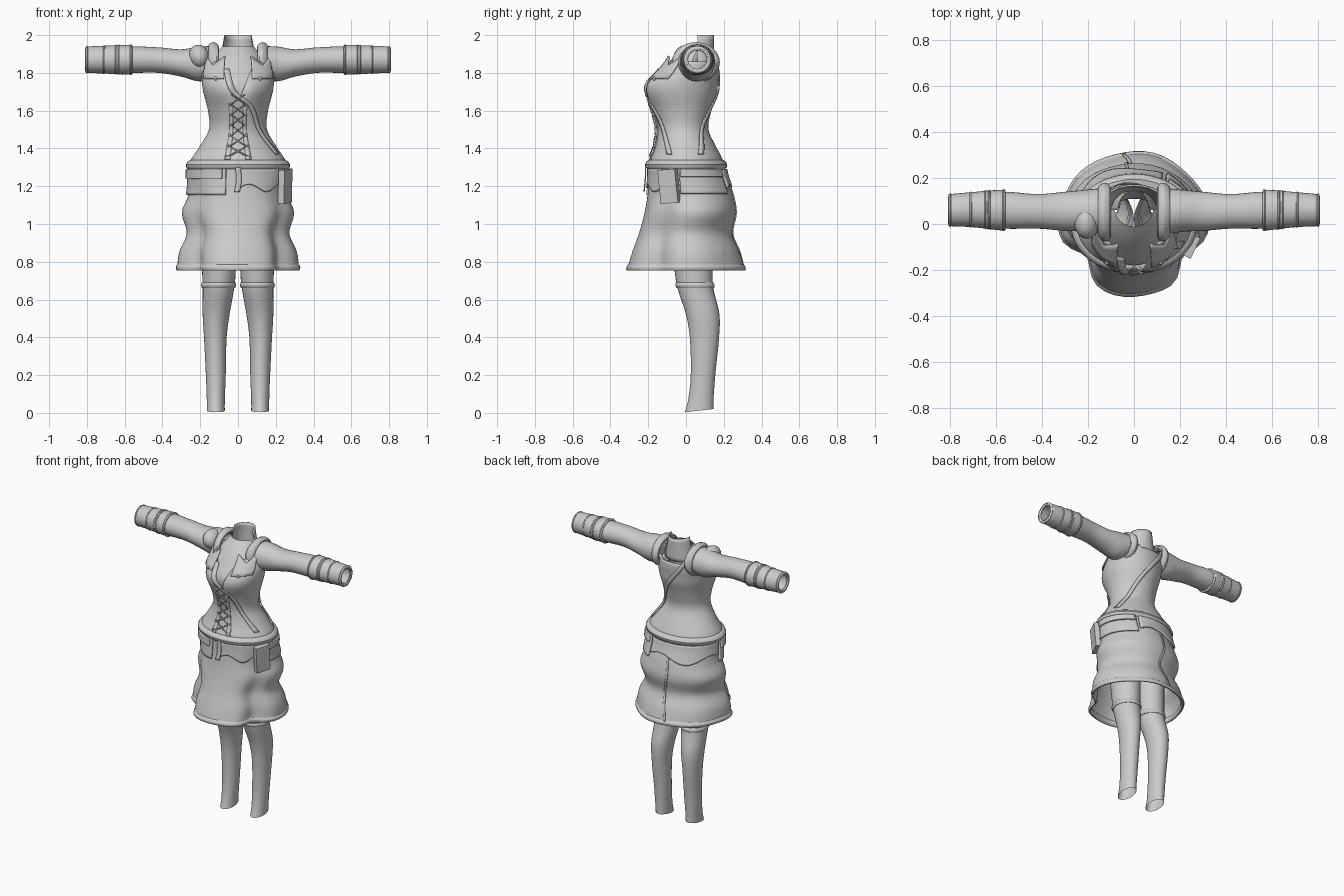
import bpy, math
from math import sin, cos, pi, radians, exp

cube = bpy.data.objects.get("Cube")
if cube:
    bpy.data.objects.remove(cube, do_unlink=True)

cloth = bpy.data.materials.new("light_grey")
cloth.use_nodes = True
grey = (0.6, 0.6, 0.6, 1)
cloth.diffuse_color = grey
cloth.node_tree.nodes["Principled BSDF"].inputs["Base Color"].default_value = grey


def curve(rows, t):
    """Smoothly interpolate rows keyed by their first value."""
    i = 0
    while i < len(rows) - 2 and t > rows[i + 1][0]:
        i += 1
    a, b = rows[i], rows[i + 1]
    p, n = rows[max(i - 1, 0)], rows[min(i + 2, len(rows) - 1)]
    h = b[0] - a[0]
    s = min(max((t - a[0]) / h, 0), 1)
    out = []
    for k in range(1, len(a)):
        m0 = (b[k] - p[k]) / (b[0] - p[0]) * h
        m1 = (n[k] - a[k]) / (n[0] - a[0]) * h
        out.append(a[k] + s * m0 + s * s * (3 * (b[k] - a[k]) - 2 * m0 - m1)
                   + s ** 3 * (2 * (a[k] - b[k]) + m0 + m1))
    return out


def oval(rows, a, t, e=0):
    """Point at angle a on the oval section at t, pushed out by e."""
    p0, p1, q0, q1 = curve(rows, t)
    return ((p0 + p1) / 2 + ((p1 - p0) / 2 + e) * cos(a),
            (q0 + q1) / 2 + ((q1 - q0) / 2 + e) * sin(a))


def sheet(name, f, nu, nv, closed=False, thick=0.0):
    """Grid surface from f(u, v), both running from 0 to 1."""
    cols = nu if closed else nu + 1
    verts = [f(i / nu, j / nv) for j in range(nv + 1) for i in range(cols)]
    faces = [(j * cols + i, j * cols + (i + 1) % cols,
              (j + 1) * cols + (i + 1) % cols, (j + 1) * cols + i)
             for j in range(nv) for i in range(nu)]
    me = bpy.data.meshes.new(name)
    me.from_pydata(verts, [], faces)
    me.materials.append(cloth)
    ob = bpy.data.objects.new(name, me)
    bpy.context.collection.objects.link(ob)
    if thick:
        mod = ob.modifiers.new("thickness", "SOLIDIFY")
        mod.thickness, mod.offset = thick, 0
    bpy.ops.object.select_all(action="DESELECT")
    bpy.context.view_layer.objects.active = ob
    ob.select_set(True)
    bpy.ops.object.shade_smooth_by_angle(angle=radians(40))
    return ob


def ring(name, f, t, r, h):
    """Rounded band around surface f(a, t, e)."""
    return sheet(name, lambda u, v: f(u * 2 * pi, t + h * sin(v * 2 * pi), r * cos(v * 2 * pi)),
                 48, 10, True)


def patch(name, f, a0, a1, z0, z1, e=0.012, wave=0.0):
    """Thin panel lying on surface f, with an optional wavy lower edge."""
    def g(u, v):
        low = z0 + wave * sin(u * 9)
        return f(radians(a0 + (a1 - a0) * u), low + (z1 - low) * v, e)
    return sheet(name, g, 24, 10, thick=0.012)


def ribbon(name, f, path, width, e=0.012):
    """Flat strip following (angle, height) points over surface f."""
    keys = [(i,) + p for i, p in enumerate(path)]
    def g(u, v):
        a, z = curve(keys, u * (len(path) - 1))
        return f(radians(a + (v - 0.5) * width), z, e)
    return sheet(name, g, 8 * (len(path) - 1), 2, thick=0.006)


# Bodice with a plunging neckline
torso_rows = [(z, -w, w, f, b) for z, w, f, b in (
    (1.28, .26, -.2, .2), (1.34, .245, -.19, .19), (1.4, .205, -.165, .16),
    (1.5, .15, -.15, .115), (1.6, .155, -.175, .13), (1.7, .18, -.22, .16),
    (1.75, .187, -.21, .165), (1.8, .187, -.16, .17), (1.88, .17, -.09, .165))]


def torso(a, z, e=0):
    x, y = oval(torso_rows, a, z, e)
    cleft = exp(-(x / .04) ** 2 - ((z - 1.72) / .08) ** 2) if y < 0 else 0
    return x, y + .03 * cleft, z


def bodice(u, v):
    a = u * 2 * pi
    top = 1.86 - .2 * exp(-(cos(a) / .3) ** 2) * (sin(a) < 0) - .02 * (sin(a) > .9)
    return torso(a, 1.3 + (top - 1.3) * v)


sheet("bodice", bodice, 64, 32, True, .008)

# Chest and nape inside the neckline
chest_rows = [(z, -w, w, f, b) for z, w, f, b in (
    (1.6, .14, -.15, .11), (1.72, .16, -.18, .14), (1.8, .16, -.13, .15),
    (1.88, .13, -.07, .15), (1.95, .075, 0, .145))]
sheet("chest", lambda u, v: (*oval(chest_rows, -pi * u, 1.6 + .34 * v), 1.6 + .34 * v), 32, 14)
sheet("nape", lambda u, v: ((.1 - .03 * v) * cos(pi * u), .06 + .085 * sin(pi * u), 1.84 + .16 * v),
      24, 6, thick=.004)

# Lapels, front placket, lacing and studs
for s, side in ((1, "left"), (-1, "right")):
    def lapel(u, v, s=s):
        a = radians(-90 + s * (22 + 43 * u))
        return torso(a, 1.77 + v * (.07 + .05 * abs(2 * u - 1)), .012)
    sheet(side + "_lapel", lapel, 12, 4, thick=.008)
    ribbon(side + "_placket", torso, [(-90 + s * 13, z / 100) for z in (134, 143, 152, 162)], 7, .006)
    for i in range(6):
        z = 1.36 + i * .055
        ribbon(f"{side}_lace_{i}", torso, [(-90 - s * 11, z), (-90 + s * 11, z + .05)], 3, .014)
        bpy.ops.mesh.primitive_uv_sphere_add(segments=10, ring_count=6, radius=.007,
                                             location=torso(radians(-90 + s * 15), z, .012))
        bpy.context.object.name = f"{side}_eyelet_{i}"
        bpy.context.object.data.materials.append(cloth)
    bpy.ops.mesh.primitive_uv_sphere_add(segments=10, ring_count=6, radius=.01,
                                         location=torso(radians(-90 + s * 36), 1.77, .012))
    bpy.context.object.name = side + "_chest_stud"
    bpy.context.object.data.materials.append(cloth)

# Long ribbons over the front and the back
ribbon("front_ribbon", torso, [(-108, 1.82), (-97, 1.7), (-66, 1.62), (-46, 1.5), (-28, 1.37)], 10)
ribbon("back_ribbon", torso, [(125, 1.87), (95, 1.74), (60, 1.58), (38, 1.46), (25, 1.37)], 10)

# Skirt with two deep front folds
skirt_rows = [(z, -w, w, f, b) for z, w, f, b in (
    (.75, .32, -.31, .31), (.85, .308, -.28, .28), (.95, .268, -.245, .24), (1.06, .293, -.215, .26),
    (1.15, .26, -.2, .245), (1.25, .25, -.19, .21), (1.32, .25, -.19, .195))]


def skirt(a, z, e=0):
    x, y = oval(skirt_rows, a, z, e)
    drop = min(max((1.25 - z) / .45, 0), 1)
    gap = abs(math.atan2(cos(a), -sin(a)))
    k = 1 - .22 * drop * exp(-((gap - .95) / .28) ** 2) + .012 * drop * sin(6 * a)
    return x * k, y * k, z


sheet("skirt", lambda u, v: skirt(u * 2 * pi, .76 + .55 * v), 96, 36, True, .008)
ring("skirt_hem", skirt, .77, .012, .018)
ring("waistband", torso, 1.315, .022, .026)
ribbon("back_seam", skirt, [(98, .78), (92, .95), (97, 1.1), (93, 1.29)], 2.5, .008)

# Pocket panels, short overskirt flaps and apron knot
patch("right_pocket", skirt, 182, 256, 1.155, 1.29)
patch("right_pocket_flap", skirt, 184, 252, 1.24, 1.29, .022)
patch("left_pocket", skirt, -12, 58, 1.16, 1.29)
patch("left_pocket_flap", skirt, -10, 56, 1.25, 1.29, .022)
patch("front_flap", skirt, -88, -25, 1.19, 1.29, .01, .02)
patch("back_flap", skirt, 62, 178, 1.19, 1.29, .012, .025)
ribbon("apron_tie", skirt, [(-91, 1.17), (-89, 1.23), (-90, 1.3)], 6, .025)

# Pouch on the left hip
bpy.ops.mesh.primitive_cube_add(size=1, location=(.25, -.09, 1.2), rotation=(.06, -.08, radians(65)))
pouch = bpy.context.object
pouch.name = "hip_pouch"
pouch.scale = (.1, .035, .18)
pouch.data.materials.append(cloth)
bevel = pouch.modifiers.new("bevel", "BEVEL")
bevel.width, bevel.segments = .006, 2

# Sleeves with banded cuffs, and stockinged legs
sleeve_rows = [(.1, -.06, .16, 1.78, 1.94), (.2, -.035, .15, 1.755, 1.94), (.3, -.03, .14, 1.78, 1.925),
               (.42, -.02, .13, 1.8, 1.935), (.56, -.02, .14, 1.8, 1.94),
               (.7, -.005, .13, 1.805, 1.935), (.81, 0, .12, 1.81, 1.93)]
leg_rows = [(0, .07, .165, -.01, .145), (.06, .07, .165, .01, .145), (.2, .065, .17, .025, .155),
            (.4, .06, .18, .02, .175), (.52, .045, .187, .0, .177), (.66, .02, .187, -.045, .145),
            (.75, .012, .19, -.06, .14), (1.1, .0, .2, -.1, .14)]
for s, side in ((1, "left"), (-1, "right")):
    def sleeve(a, t, e=0, s=s):
        return (s * t, *oval(sleeve_rows, a, t, e))

    def leg(a, z, e=0, s=s):
        x, y = oval(leg_rows, a, z, e)
        return s * x, y, z + .012 * (y - .07) / .08 * max(0, 1 - z / .05)

    sheet(side + "_sleeve", lambda u, v: sleeve(u * 2 * pi, .1 + .71 * v), 32, 36, True)
    sheet(side + "_cuff", lambda u, v: sleeve(u * 2 * pi, .56 + .245 * v, .006), 32, 10, True, .006)
    for i, t in enumerate((.567, .63, .645, .71, .8)):
        ring(f"{side}_cuff_band_{i}", sleeve, t, .012, .008)
    ring(side + "_shoulder_strap", sleeve, .13, .022, .028)
    sheet(side + "_leg", lambda u, v: leg(u * 2 * pi, .012 + 1.08 * v), 32, 44, True)
    ring(side + "_stocking_band", leg, .675, .008, .015)

# Folded pad on the right shoulder
bpy.ops.mesh.primitive_uv_sphere_add(segments=20, ring_count=12, radius=1, location=(-.205, .01, 1.885),
                                     rotation=(0, -.3, 0))
pad = bpy.context.object
pad.name = "right_shoulder_pad"
pad.scale = (.055, .075, .065)
pad.data.materials.append(cloth)
bpy.ops.object.shade_smooth_by_angle(angle=radians(40))
